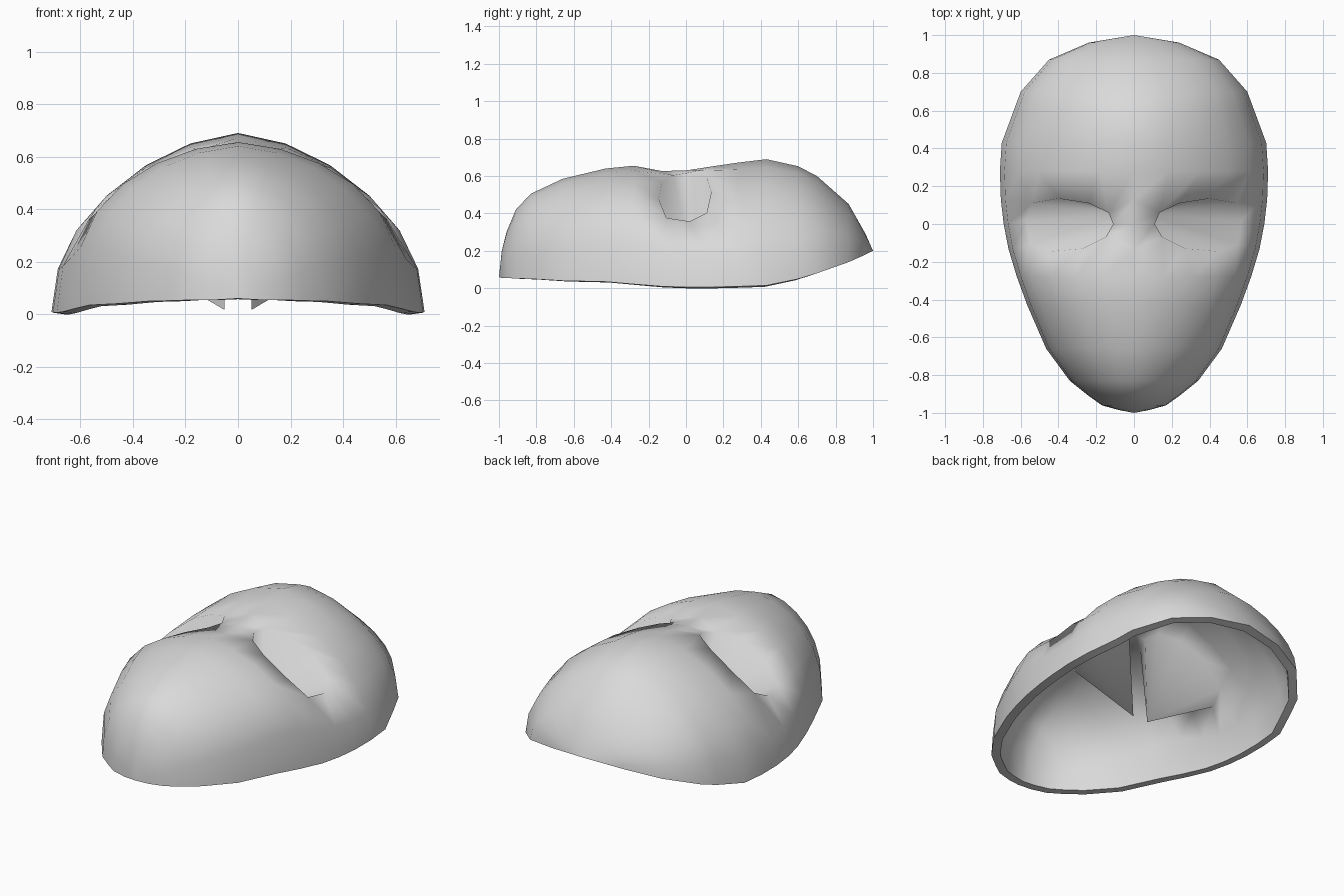
import bpy
import bmesh
from math import sin, radians

cube = bpy.data.objects.get("Cube")
if cube:
    bpy.data.objects.remove(cube, do_unlink=True)

# Cross-sections from chin to forehead:
# y, half width, crest height, rim height, roundness (low is boxier)
SECTIONS = [
    (-0.985, 0.08, 0.20, 0.055, 0.42), (-0.96, 0.17, 0.30, 0.055, 0.42),
    (-0.91, 0.24, 0.42, 0.052, 0.41), (-0.83, 0.34, 0.505, 0.05, 0.4),
    (-0.66, 0.465, 0.585, 0.04, 0.37), (-0.43, 0.565, 0.64, 0.035, 0.35),
    (-0.28, 0.62, 0.655, 0.022, 0.34), (-0.13, 0.665, 0.627, 0.01, 0.39),
    (0.0, 0.69, 0.63, 0.006, 0.43), (0.13, 0.705, 0.65, 0.006, 0.46),
    (0.28, 0.71, 0.672, 0.01, 0.48), (0.43, 0.70, 0.69, 0.015, 0.5),
    (0.60, 0.637, 0.652, 0.05, 0.5), (0.70, 0.60, 0.6, 0.08, 0.5),
    (0.87, 0.45, 0.45, 0.14, 0.5), (0.96, 0.24, 0.29, 0.18, 0.5),
]
HALF = 6                      # columns on each side of the centre line
LOW, MID, HIGH = 7, 8, 9      # sections that carry the eye openings
INNER, OUTER = 1, 4           # columns that carry the eye openings

# Eye opening outline on the +x side, keyed by section and column
EYE = {
    (LOW, 1): (0.15, -0.07), (LOW, 2): (0.27, -0.13),
    (LOW, 3): (0.44, -0.145), (LOW, 4): (0.55, -0.105),
    (MID, 1): (0.11, 0.0), (MID, 4): (0.57, 0.02),
    (HIGH, 1): (0.135, 0.06), (HIGH, 2): (0.24, 0.11),
    (HIGH, 3): (0.40, 0.135), (HIGH, 4): (0.54, 0.11),
}


def dome(t, roundness):
    """Height of the arched cross-section at fraction t of its half width."""
    return max(0.0, 1 - abs(t) ** 1.6) ** roundness


bm = bmesh.new()

# Arched grid of vertices, pulled onto the eye outlines where they pass
grid = {}
for row, (y, width, crest, rim, roundness) in enumerate(SECTIONS):
    for k in range(-HALF, HALF + 1):
        x, py = width * sin(radians(90 * k / HALF)), y
        if (row, abs(k)) in EYE:
            x, py = EYE[row, abs(k)]
            x = x if k > 0 else -x
        elif row == MID and INNER < abs(k) < OUTER:
            continue
        z = rim + (crest - rim) * dome(x / width, roundness)
        grid[row, k] = bm.verts.new((x, py, z))

# Shell faces, leaving the eye openings free
for row in range(len(SECTIONS) - 1):
    for k in range(-HALF, HALF):
        corners = [(row, k), (row, k + 1), (row + 1, k + 1), (row + 1, k)]
        in_eye = row in (LOW, MID) and all(
            INNER <= abs(c) <= OUTER for c in (k, k + 1))
        if not in_eye:
            bm.faces.new([grid[c] for c in corners])

# Chin and forehead ends
chin = bm.verts.new((0, -1, 0.06))
forehead = bm.verts.new((0, 1, 0.2))
last = len(SECTIONS) - 1
for k in range(-HALF, HALF):
    bm.faces.new((chin, grid[0, k + 1], grid[0, k]))
    bm.faces.new((forehead, grid[last, k], grid[last, k + 1]))

# Pointed eye sockets
for side, columns in ((1, range(1, 5)), (-1, range(-4, 0))):
    loop = [(LOW, k) for k in columns] + [(MID, columns[-1])]
    loop += [(HIGH, k) for k in reversed(columns)] + [(MID, columns[0])]
    tip = bm.verts.new((side * 0.077, 0.05, 0.058))
    for a, b in zip(loop, loop[1:] + loop[:1]):
        bm.faces.new((grid[a], grid[b], tip))

# Smooth surface with a crisp outer rim
for face in bm.faces:
    face.smooth = True
for edge in bm.edges:
    edge.smooth = not edge.is_boundary

mesh = bpy.data.meshes.new("mask_shell")
bm.to_mesh(mesh)
bm.free()
mask = bpy.data.objects.new("mask_shell", mesh)
bpy.context.collection.objects.link(mask)

# Wall thickness
wall = mask.modifiers.new("wall", "SOLIDIFY")
wall.thickness = 0.05
wall.offset = -1

# Plain grey
grey = bpy.data.materials.new("light_grey")
grey.use_nodes = True
colour = (0.7, 0.7, 0.7, 1)
grey.diffuse_color = colour
grey.node_tree.nodes["Principled BSDF"].inputs["Base Color"].default_value = colour
mesh.materials.append(grey)
